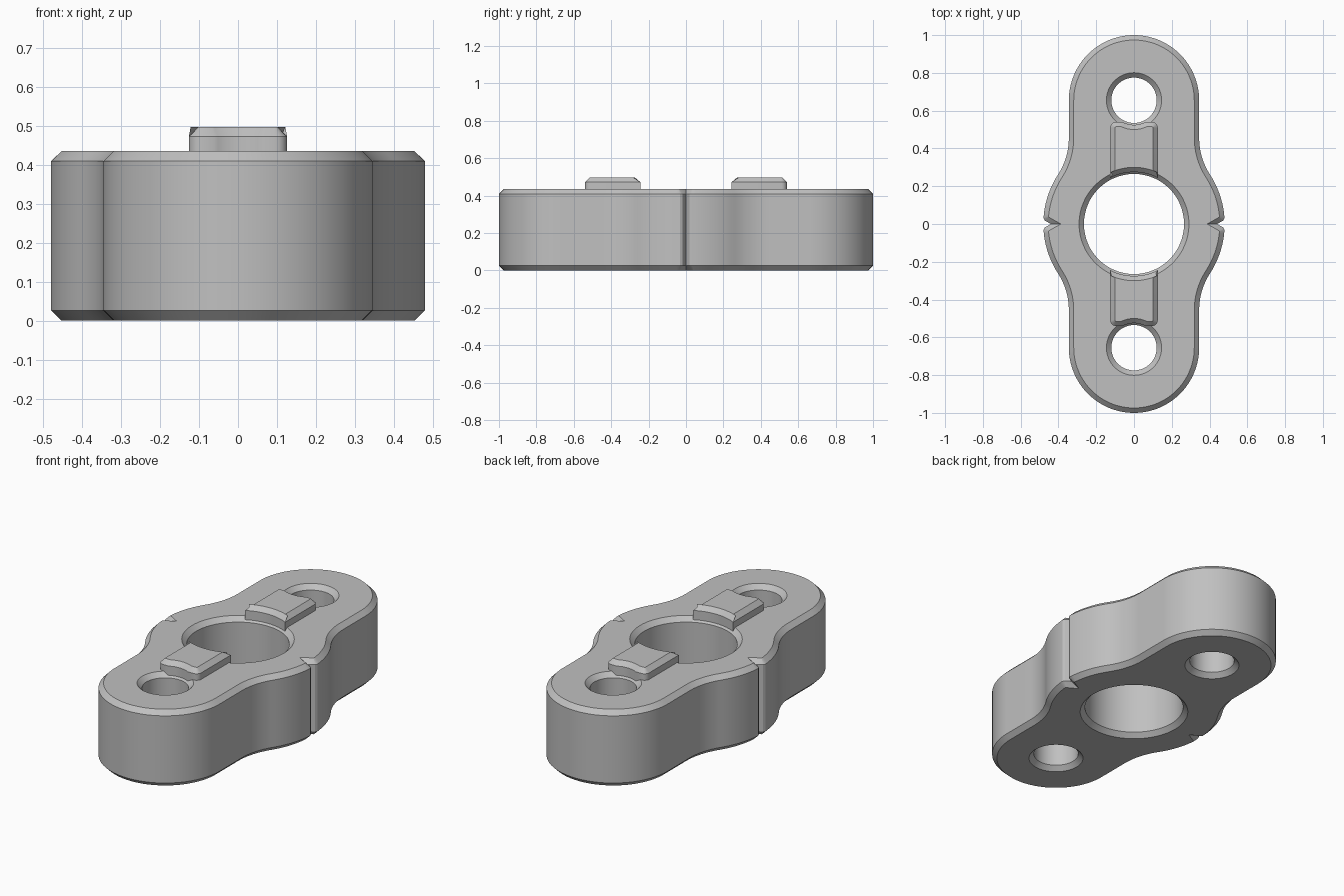
import bpy
import bmesh
from math import asin, acos, atan2, cos, sin, pi, sqrt
from mathutils import Vector

cube = bpy.data.objects.get("Cube")
if cube:
    bpy.data.objects.remove(cube, do_unlink=True)

GREY = (0.53, 0.53, 0.53, 1)
CHAMFER = 0.026
TOP = 0.435
RIB_TOP = 0.497
END_R, END_Y = 0.345, 0.655

grey = bpy.data.materials.new("plain grey")
grey.use_nodes = True
grey.diffuse_color = GREY
grey.node_tree.nodes["Principled BSDF"].inputs["Base Color"].default_value = GREY


def arc(cx, cy, r, a0, a1, n):
    """Points on an arc, both ends included."""
    steps = [a0 + (a1 - a0) * i / n for i in range(n + 1)]
    return [(cx + r * cos(a), cy + r * sin(a)) for a in steps]


def inset(loop, d):
    """Mitred offset of a closed loop towards its left side."""
    pts = [Vector(p) for p in loop]
    out = []
    for i, p in enumerate(pts):
        a = (p - pts[i - 1]).normalized()
        b = (pts[(i + 1) % len(pts)] - p).normalized()
        na, nb = Vector((-a.y, a.x)), Vector((-b.y, b.x))
        out.append(p + (na + nb) * d / (1 + na.dot(nb)))
    return out


def chamfered_prism(name, loops, levels):
    """Walls through (z, inset) levels for every loop, with filled caps."""
    bm = bmesh.new()
    caps = ([], [])
    for loop in loops:
        rings = [[bm.verts.new((p[0], p[1], z)) for p in inset(loop, d)]
                 for z, d in levels]
        n = len(loop)
        for low, high in zip(rings, rings[1:]):
            for i in range(n):
                j = (i + 1) % n
                bm.faces.new((low[i], low[j], high[j], high[i]))
        for cap, ring in zip(caps, (rings[0], rings[-1])):
            cap.extend(bm.edges.get((ring[i - 1], ring[i])) for i in range(n))
    for cap in caps:
        bmesh.ops.triangle_fill(bm, edges=cap, use_beauty=True)
    bmesh.ops.recalc_face_normals(bm, faces=bm.faces[:])
    mesh = bpy.data.meshes.new(name)
    bm.to_mesh(mesh)
    bm.free()
    mesh.materials.append(grey)
    obj = bpy.data.objects.new(name, mesh)
    bpy.context.collection.objects.link(obj)
    bpy.ops.object.select_all(action="DESELECT")
    obj.select_set(True)
    bpy.context.view_layer.objects.active = obj
    bpy.ops.object.shade_smooth_by_angle(angle=pi / 6)
    return obj


# Quarter outline: notch, round middle, hollow waist, round end
MID_R, WAIST_R = 0.48, 0.36
waist_x = END_R + WAIST_R
waist_y = sqrt((MID_R + WAIST_R) ** 2 - waist_x ** 2)
tangent = atan2(waist_y, waist_x)
quarter = [(0.44, 0), (0.472, 0.018)]
quarter += arc(0, 0, MID_R, asin(0.032 / MID_R), tangent, 12)
quarter += arc(waist_x, waist_y, WAIST_R, pi + tangent, pi, 14)[1:]
quarter += arc(0, END_Y, END_R, 0, pi / 2, 24)

# Mirror the quarter to the full outline
half = quarter + [(-x, y) for x, y in reversed(quarter[:-1])]
outline = half + [(-x, -y) for x, y in half[1:-1]]

# Through holes run clockwise so that their inset grows into the body
holes = [arc(0, y, r, 2 * pi, 0, 64)[:-1]
         for y, r in ((0, 0.265), (END_Y, 0.12), (-END_Y, 0.12))]

chamfered_prism("body", [outline] + holes,
                [(0, CHAMFER), (CHAMFER, 0), (TOP - CHAMFER, 0), (TOP, CHAMFER)])

# Raised ribs between the centre hole and the end holes
RIB_X, RIB_Y, ROUND = 0.126, 0.54, 0.03
BORE_R, BITE_R = 0.275, 0.13
side = acos(RIB_X / BORE_R)
bite = asin((END_Y - RIB_Y) / BITE_R)
rib = arc(RIB_X - ROUND, RIB_Y - ROUND, ROUND, 0, pi / 2, 5)
rib += arc(0, END_Y, BITE_R, -bite, bite - pi, 12)
rib += arc(ROUND - RIB_X, RIB_Y - ROUND, ROUND, pi / 2, pi, 5)
rib += arc(0, 0, BORE_R, pi - side, side, 16)

for name, s in (("back_rib", 1), ("front_rib", -1)):
    chamfered_prism(name, [[(s * x, s * y) for x, y in rib]],
                    [(TOP - 0.016, 0), (RIB_TOP - 0.025, 0), (RIB_TOP, 0.025)])
